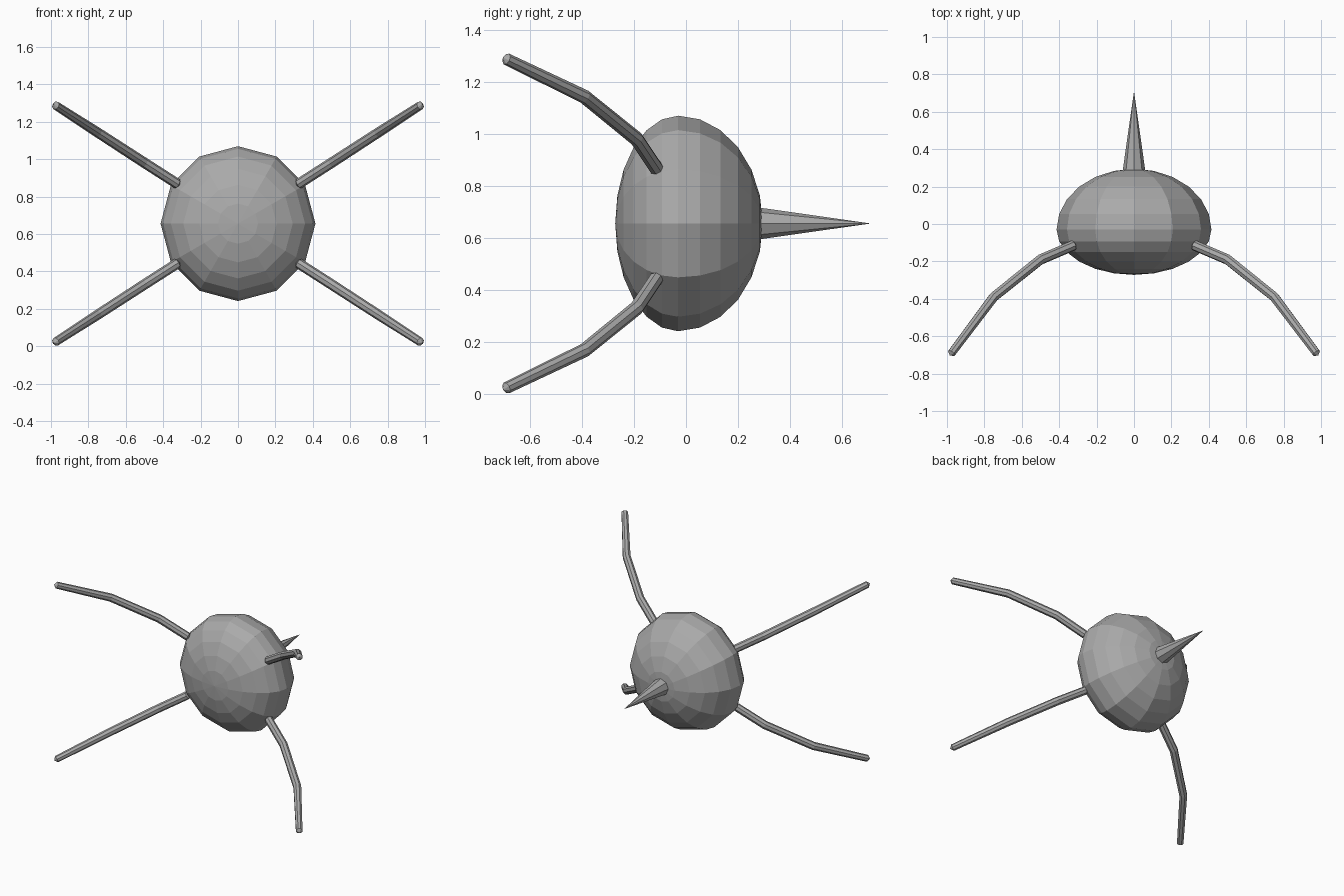
import bpy, bmesh, math
from mathutils import Vector, Matrix

if "Cube" in bpy.data.objects:
    bpy.data.objects.remove(bpy.data.objects["Cube"])

MID_Z = 0.655

grey = bpy.data.materials.new("plain_grey")
grey.use_nodes = True
grey.diffuse_color = (0.4, 0.4, 0.4, 1)
grey.node_tree.nodes["Principled BSDF"].inputs["Base Color"].default_value = (0.4, 0.4, 0.4, 1)


def finish(name, bm):
    bmesh.ops.recalc_face_normals(bm, faces=bm.faces)
    mesh = bpy.data.meshes.new(name)
    bm.to_mesh(mesh)
    bm.free()
    mesh.materials.append(grey)
    obj = bpy.data.objects.new(name, mesh)
    bpy.context.collection.objects.link(obj)
    return obj


def build_tube(name, path, radii, tip, sides=8):
    """Faceted tube with mitred joints and short pointed caps."""
    bm = bmesh.new()
    path = [Vector(p) for p in path]
    dirs = [(b - a).normalized() for a, b in zip(path, path[1:])]
    # the path is planar, so one bend normal frames every ring
    normal = dirs[0].cross(dirs[-1]).normalized()
    rings = []
    for i, (p, r) in enumerate(zip(path, radii)):
        before, after = dirs[max(i - 1, 0)], dirs[min(i, len(dirs) - 1)]
        tangent = (before + after).normalized()
        side = normal.cross(tangent) / tangent.dot(after)
        ring = []
        for k in range(sides):
            a = math.tau * k / sides
            ring.append(bm.verts.new(p + r * (math.cos(a) * normal + math.sin(a) * side)))
        rings.append(ring)
    for a, b in zip(rings, rings[1:]):
        for k in range(sides):
            n = (k + 1) % sides
            bm.faces.new((a[k], a[n], b[n], b[k]))
    for ring, end in ((rings[0], path[0] - dirs[0] * tip), (rings[-1], path[-1] + dirs[-1] * tip)):
        point = bm.verts.new(end)
        for k in range(sides):
            bm.faces.new((ring[k], ring[(k + 1) % sides], point))
    return finish(name, bm)


# Body: squashed ball with its poles along y, shallower at the front
bm = bmesh.new()
bmesh.ops.create_uvsphere(bm, u_segments=12, v_segments=12, radius=1,
                          matrix=Matrix.Rotation(-math.pi / 2, 4, "X"))
for v in bm.verts:
    depth = 0.325 if v.co.y > 0 else 0.242
    v.co = (v.co.x * 0.414, v.co.y * depth - 0.03, v.co.z * 0.414 + MID_Z)
finish("body", bm)

# Rear spike
bm = bmesh.new()
bmesh.ops.create_cone(bm, cap_ends=True, segments=8, radius1=0.064, radius2=0, depth=0.45,
                      matrix=Matrix.Translation((0, 0.485, MID_Z)) @ Matrix.Rotation(-math.pi / 2, 4, "X"))
bmesh.ops.remove_doubles(bm, verts=bm.verts, dist=0.0001)
finish("rear_spike", bm)

# Four curved arms reaching forward: x, y and height from the middle
arm_path = [(0.325, -0.115, 0.213), (0.50, -0.19, 0.325), (0.75, -0.39, 0.487), (0.975, -0.69, 0.632)]
for side_name, sx in (("left", 1), ("right", -1)):
    for level, sz in (("upper", 1), ("lower", -1)):
        path = [(x * sx, y, MID_Z + z * sz) for x, y, z in arm_path]
        build_tube(f"{level}_{side_name}_arm", path, (0.028, 0.028, 0.027, 0.023), 0.018)
